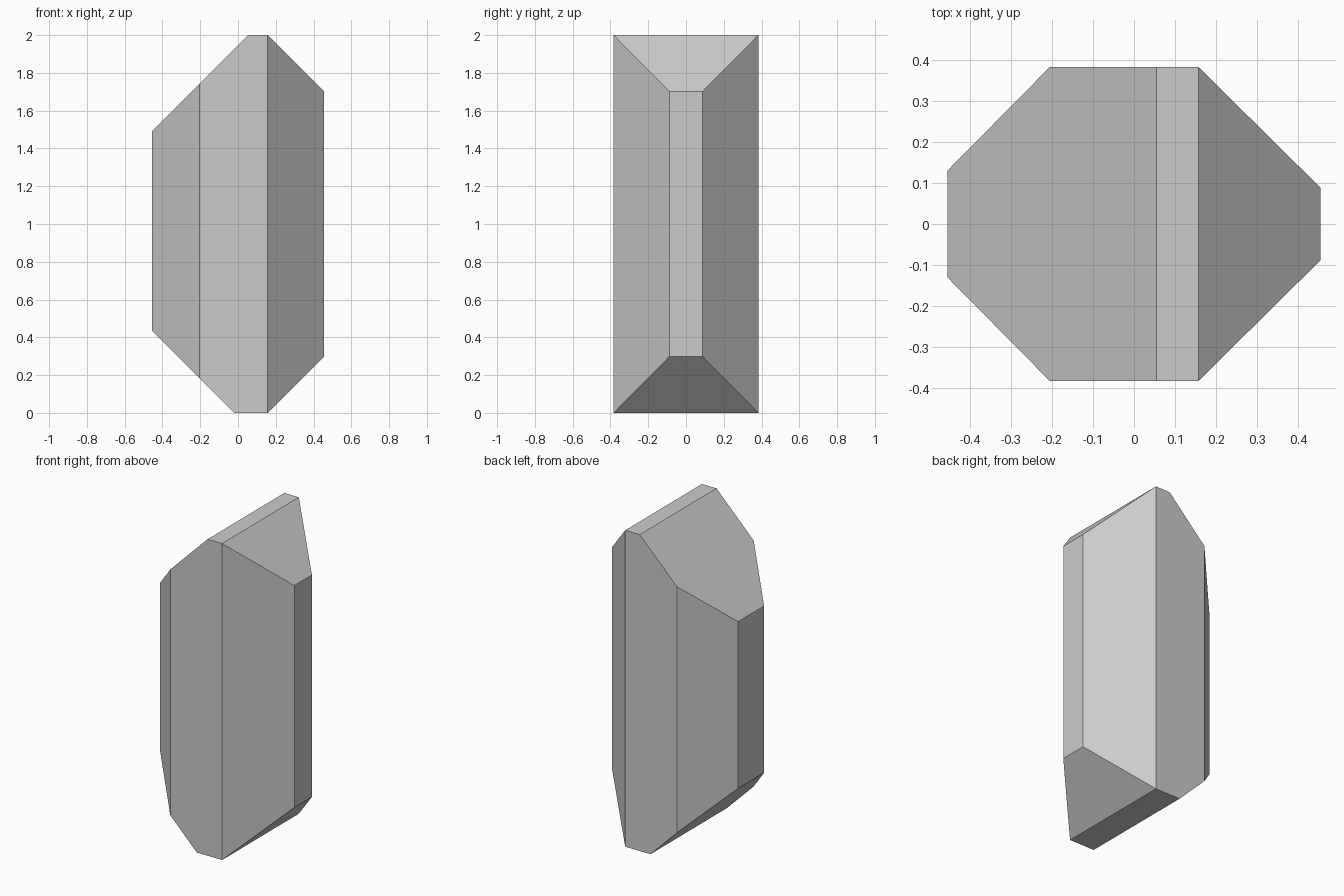
import bpy, bmesh

if "Cube" in bpy.data.objects:
    bpy.data.objects.remove(bpy.data.objects["Cube"])

# Octagonal footprint, half outline mirrored across y
half = [(-0.455, 0.13), (-0.205, 0.383), (0.157, 0.383), (0.455, 0.088)]
outline = half + [(x, -y) for x, y in reversed(half)]

# Upright prism
bm = bmesh.new()
base = bm.faces.new([bm.verts.new((x, y, 0)) for x, y in outline])
ext = bmesh.ops.extrude_face_region(bm, geom=[base])
top = [g for g in ext["geom"] if isinstance(g, bmesh.types.BMVert)]
bmesh.ops.translate(bm, verts=top, vec=(0, 0, 2))


def slice_off(point, normal):
    """Cut away everything beyond the plane and cap the cut."""
    geom = bm.verts[:] + bm.edges[:] + bm.faces[:]
    bmesh.ops.bisect_plane(bm, geom=geom, dist=1e-5, plane_co=point,
                           plane_no=normal, clear_outer=True)
    rim = [e for e in bm.edges if e.is_boundary]
    bmesh.ops.contextual_create(bm, geom=rim)


# Four sloping end facets: upper left, upper right, lower left, lower right
slice_off((0.055, 0, 2), (-1, 0, 1))
slice_off((0.157, 0, 2), (1, 0, 1))
slice_off((-0.02, 0, 0), (-1, 0, -1))
slice_off((0.157, 0, 0), (1, 0, -1))

bmesh.ops.recalc_face_normals(bm, faces=bm.faces[:])
mesh = bpy.data.meshes.new("crystal")
bm.to_mesh(mesh)
bm.free()
bpy.context.collection.objects.link(bpy.data.objects.new("crystal", mesh))
